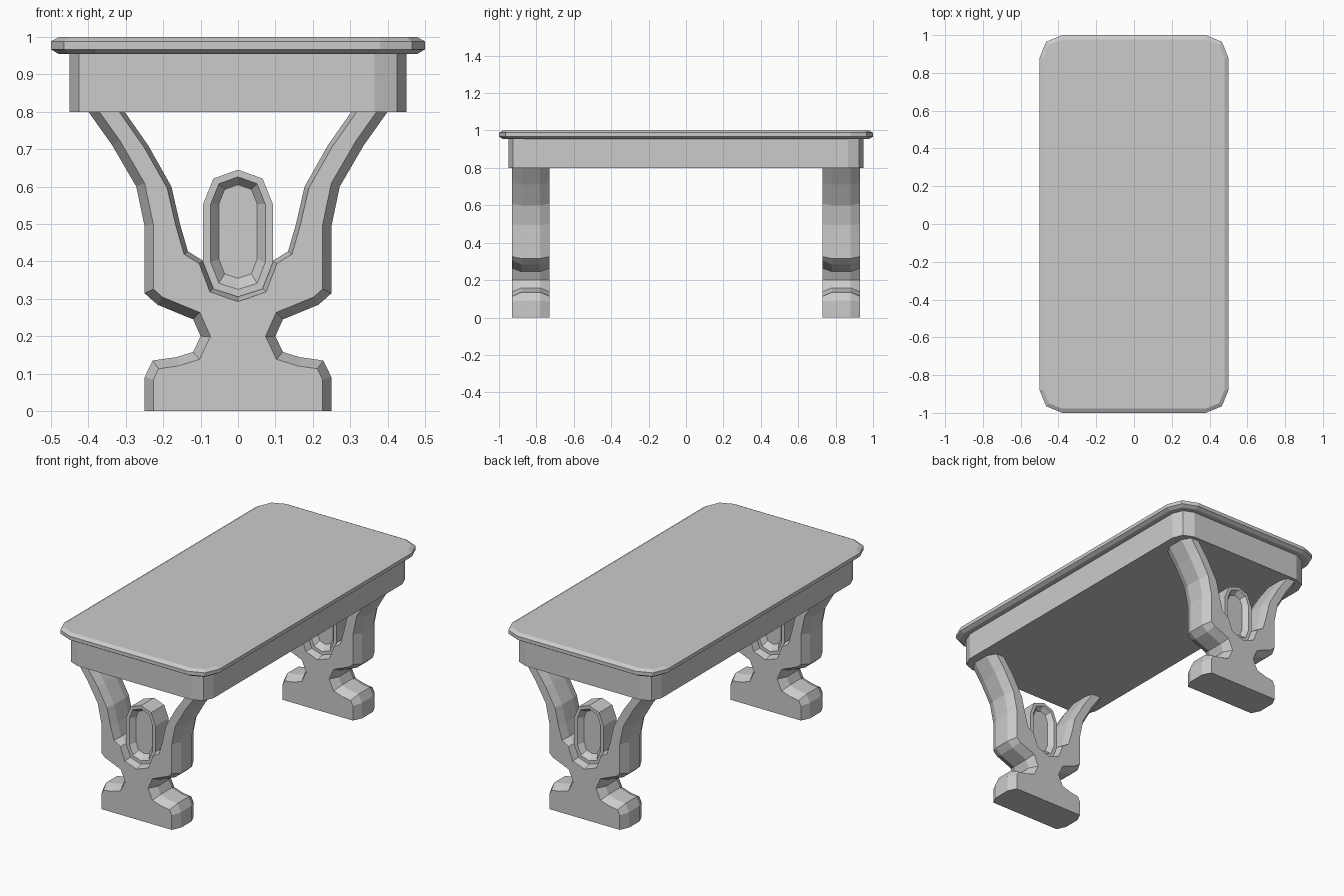
import bpy, bmesh, math
from mathutils import Vector

if "Cube" in bpy.data.objects:
    bpy.data.objects.remove(bpy.data.objects["Cube"])


def loft(name, rings):
    """Skin a stack of equal-length closed rings and cap both ends."""
    bm = bmesh.new()
    loops = [[bm.verts.new(p) for p in ring] for ring in rings]
    n = len(loops[0])
    for a, b in zip(loops, loops[1:]):
        for i in range(n):
            j = (i + 1) % n
            bm.faces.new((a[i], a[j], b[j], b[i]))
    bm.faces.new(loops[0][::-1])
    bm.faces.new(loops[-1])
    bmesh.ops.recalc_face_normals(bm, faces=bm.faces)
    mesh = bpy.data.meshes.new(name)
    bm.to_mesh(mesh)
    bm.free()
    obj = bpy.data.objects.new(name, mesh)
    bpy.context.collection.objects.link(obj)
    return obj


def rounded_rect(hx, hy, r, z):
    pts = []
    for k, (sx, sy) in enumerate([(1, 1), (-1, 1), (-1, -1), (1, -1)]):
        for s in range(3):
            a = math.radians(90 * k + 45 * s)
            pts.append((sx * (hx - r) + r * math.cos(a), sy * (hy - r) + r * math.sin(a), z))
    return pts


def mirrored(half):
    """Complete a right-hand profile across x = 0 (points on the axis stay single)."""
    return half + [(-x, z) for x, z in reversed(half) if x > 1e-6]


def inset(line, amount):
    """Mitred offset to the left of travel; the ends only slide along their cut."""
    pts = [Vector(p) for p in line]
    nrm = [Vector((-(b - a).y, (b - a).x)).normalized() for a, b in zip(pts, pts[1:])]
    out = []
    for i, p in enumerate(pts):
        if i in (0, len(pts) - 1):
            n = nrm[0] if i == 0 else nrm[-1]
            d = Vector((amount / n.x, 0)) if abs(p.x) > 1e-6 else Vector((0, amount / n.y))
        else:
            a, b = nrm[i - 1], nrm[i]
            d = (a + b) * amount / (1 + a.dot(b))
        out.append(tuple(p + d))
    return out


def at_y(profile, y):
    return [(x, y, z) for x, z in profile]


# Table top with softened rim, and the apron below it
loft("table_top", [rounded_rect(0.5 - i, 1 - i, 0.12 - i, z) for i, z in
                   [(0.02, 0.955), (0, 0.967), (0, 0.988), (0.022, 1.0)]])
loft("apron", [rounded_rect(0.45, 0.95, 0.085, z) for z in (0.8, 0.957)])

# Pedestal profile: outer edge going up, inner edge coming down to the centre
outer = [(0.25, 0), (0.25, 0.09), (0.228, 0.135), (0.165, 0.144), (0.12, 0.158),
         (0.10, 0.2), (0.12, 0.245), (0.215, 0.284), (0.25, 0.315), (0.25, 0.495),
         (0.272, 0.6), (0.336, 0.71), (0.40, 0.8)]
inner = [(0.303, 0.8), (0.24, 0.71), (0.178, 0.6), (0.155, 0.5), (0.134, 0.427),
         (0.094, 0.402), (0.066, 0.328), (0, 0.305)]
full = mirrored(outer + inner)
face = mirrored(inset(outer, 0.024) + inset(inner, 0.012))

# Oval medallion: rim outline, rim inner edge, sunken panel
rim = mirrored([(0, 0.305), (0.066, 0.328), (0.094, 0.402), (0.094, 0.55), (0.066, 0.62), (0, 0.645)][1:-1])


def oval(w, lo, hi):
    c, h = (lo + hi) / 2, (hi - lo) / 2
    half = [(0, c - h), (0.7 * w, c - h + 0.23 * w), (w, c - h + w),
            (w, c + h - w), (0.7 * w, c + h - 0.25 * w), (0, c + h)]
    return half + [(-x, z) for x, z in reversed(half[1:-1])]


rim, lip, panel = oval(0.094, 0.305, 0.645), oval(0.073, 0.325, 0.626), oval(0.051, 0.355, 0.605)

for side, yc in (("front", -0.83), ("back", 0.83)):
    loft(side + "_pedestal", [at_y(face, yc - 0.1), at_y(full, yc - 0.05),
                              at_y(full, yc + 0.05), at_y(face, yc + 0.1)])
    loft(side + "_medallion", [at_y(p, yc + d) for p, d in
                               [(panel, -0.03), (lip, -0.06), (rim, -0.06),
                                (rim, 0.06), (lip, 0.06), (panel, 0.03)]])
